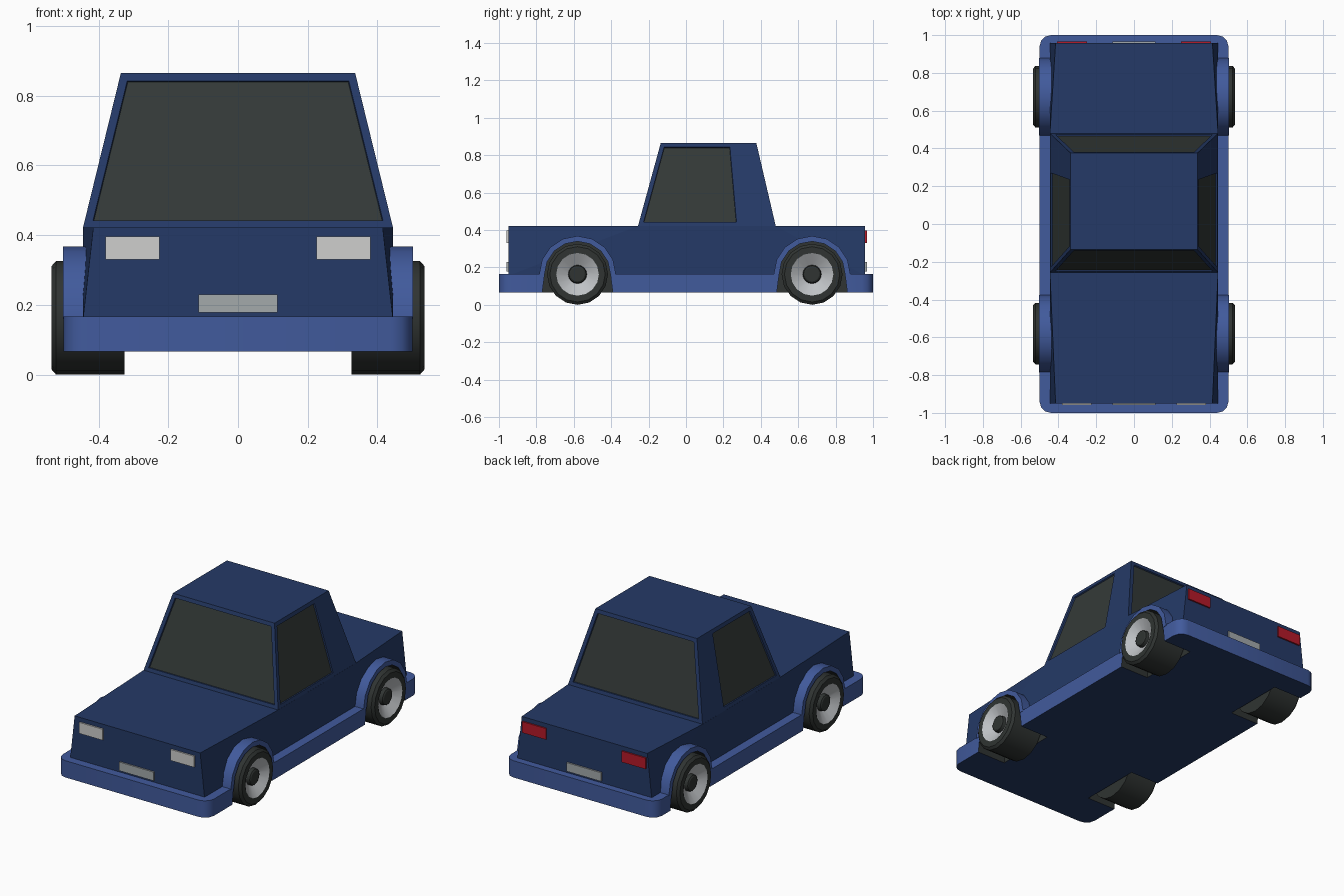
import bpy, bmesh, math
from mathutils import Vector

if "Cube" in bpy.data.objects:
    bpy.data.objects.remove(bpy.data.objects["Cube"])

# Materials (same slot order on every part)
COLOURS = [
    ("navy_paint", (0.018, 0.042, 0.135)),
    ("blue_trim", (0.053, 0.103, 0.335)),
    ("dark_glass", (0.034, 0.042, 0.039)),
    ("black_rubber", (0.029, 0.034, 0.032)),
    ("silver_rim", (0.52, 0.54, 0.56)),
    ("headlight_white", (0.62, 0.62, 0.61)),
    ("plate_grey", (0.37, 0.40, 0.41)),
    ("tail_red", (0.47, 0.010, 0.022)),
]
NAVY, BLUE, GLASS, RUBBER, RIM, WHITE, GREY, RED = range(8)
MATS = []
for name, c in COLOURS:
    m = bpy.data.materials.new(name)
    m.diffuse_color = (*c, 1)
    m.use_nodes = True
    m.node_tree.nodes["Principled BSDF"].inputs["Base Color"].default_value = m.diffuse_color
    MATS.append(m)


def loft(bm, rings, mats):
    """Skin equal-length rings and cap both ends; mats = one index or one per band (caps included)."""
    if isinstance(mats, int):
        mats = [mats] * (len(rings) + 1)
    vs = [[bm.verts.new(p) for p in r] for r in rings]
    n = len(rings[0])
    bm.faces.new(vs[0]).material_index = mats[0]
    for k in range(len(vs) - 1):
        for i in range(n):
            j = (i + 1) % n
            f = bm.faces.new((vs[k][i], vs[k][j], vs[k + 1][j], vs[k + 1][i]))
            f.material_index = mats[k + 1]
    bm.faces.new(vs[-1]).material_index = mats[-1]
    bmesh.ops.recalc_face_normals(bm, faces=bm.faces[:])


def finish(name, bm):
    me = bpy.data.meshes.new(name)
    bm.to_mesh(me)
    bm.free()
    for m in MATS:
        me.materials.append(m)
    ob = bpy.data.objects.new(name, me)
    bpy.context.collection.objects.link(ob)
    return ob


def smooth(ob, deg):
    bpy.ops.object.select_all(action='DESELECT')
    ob.select_set(True)
    bpy.context.view_layer.objects.active = ob
    bpy.ops.object.shade_smooth_by_angle(angle=math.radians(deg))


def cut(ob, cutter):
    mod = ob.modifiers.new("wells", 'BOOLEAN')
    mod.operation = 'DIFFERENCE'
    mod.solver = 'EXACT'
    mod.object = cutter
    dg = bpy.context.evaluated_depsgraph_get()
    me = bpy.data.meshes.new_from_object(ob.evaluated_get(dg))
    ob.modifiers.clear()
    ob.data = me


def box(name, x0, x1, y0, y1, z0, z1, mat):
    bm = bmesh.new()
    loft(bm, [[(x0, y0, z), (x1, y0, z), (x1, y1, z), (x0, y1, z)] for z in (z0, z1)], mat)
    return finish(name, bm)


AXLES = {"front": -0.58, "rear": 0.674}
SIDES = {"left": -1, "right": 1}
HUB_Z = 0.163


def arc(yc, r, foot):
    """Half 16-gon over the axle with two feet; foot = (half width, z)."""
    pts = [(yc + r * math.cos(math.pi * i / 8), HUB_Z + r * math.sin(math.pi * i / 8))
           for i in range(9)]
    return pts + [(yc - foot[0], foot[1]), (yc + foot[0], foot[1])]


# Wheel well cutter (dark lining comes from its material)
bm = bmesh.new()
for yc in AXLES.values():
    for s in SIDES.values():
        prof = arc(yc, 0.176, (0.192, 0.04))
        loft(bm, [[(s * x, y, z) for y, z in prof] for x in (0.31, 0.6)], RUBBER)
cutter = finish("well_cutter", bm)
cutter.hide_render = True

# Lower skirt with rounded corners, navy underneath
bm = bmesh.new()
R = 0.06
outline = []
for q, (cx, cy) in enumerate([(0.5 - R, 1 - R), (R - 0.5, 1 - R), (R - 0.5, R - 1), (0.5 - R, R - 1)]):
    for i in range(4):
        a = math.pi / 2 * (q + i / 3)
        outline.append((cx + R * math.cos(a), cy + R * math.sin(a)))
loft(bm, [[(x, y, z) for x, y in outline] for z in (0.066, 0.166)], [NAVY, BLUE, BLUE])
skirt = finish("skirt", bm)
cut(skirt, cutter)
smooth(skirt, 35)

# Main body, top edge narrowing to both ends
bm = bmesh.new()
rings = []
for y, w in ((-0.95, 0.415), (-0.255, 0.445), (0.48, 0.445), (0.958, 0.415)):
    rings.append([(-0.445, y, 0.155), (0.445, y, 0.155), (w, y, 0.422), (-w, y, 0.422)])
loft(bm, rings, NAVY)
bmesh.ops.triangulate(bm, faces=bm.faces[:])
body = finish("body", bm)
cut(body, cutter)

# Cabin with recessed windows on four sides
bm = bmesh.new()
rings = []
for z, w, y0, y1 in ((0.42, 0.445, -0.257, 0.48), (0.865, 0.336, -0.135, 0.376)):
    rings.append([(-w, y0, z), (w, y0, z), (w, y1, z), (-w, y1, z)])
loft(bm, rings, NAVY)
panes = [f for f in bm.faces if abs(f.normal.z) < 0.7]
bmesh.ops.inset_individual(bm, faces=panes, thickness=0.023, use_even_offset=True)
for f in panes:
    if abs(f.normal.x) > 0.5:
        for v in f.verts:
            if v.co.y > 0.1:
                v.co.y = 0.27 if v.co.z < 0.6 else 0.235
bmesh.ops.inset_individual(bm, faces=panes, thickness=0.002, depth=-0.008, use_even_offset=True)
for f in panes:
    f.material_index = GLASS
finish("cabin", bm)

# Wheel arches and wheels
for end, yc in AXLES.items():
    for side, s in SIDES.items():
        bm = bmesh.new()
        prof = arc(yc, 0.205, (0.205, 0.16))
        loft(bm, [[(s * x, y, z) for y, z in prof] for x in (0.42, 0.502)], BLUE)
        arch = finish(f"{end}_{side}_arch", bm)
        cut(arch, cutter)
        smooth(arch, 30)

        bm = bmesh.new()
        steps = [(0.325, 0.163), (0.522, 0.163), (0.535, 0.148), (0.535, 0.114),
                 (0.495, 0.05), (0.515, 0.046), (0.52, 0.038)]
        rings = [[(s * x, yc + r * math.cos(math.pi * i / 8), HUB_Z + r * math.sin(math.pi * i / 8))
                  for i in range(16)] for x, r in steps]
        loft(bm, rings, [RUBBER, RUBBER, RUBBER, RUBBER, RIM, RUBBER, RUBBER, RUBBER])
        smooth(finish(f"{end}_{side}_wheel", bm), 30)

# Lamps and blank plates
for side, s in SIDES.items():
    x0, x1 = sorted((s * 0.225, s * 0.38))
    box(f"{side}_headlight", x0, x1, -0.959, -0.9495, 0.33, 0.396, WHITE)
    x0, x1 = sorted((s * 0.25, s * 0.408))
    box(f"{side}_taillight", x0, x1, 0.9575, 0.967, 0.33, 0.396, RED)
box("front_plate", -0.114, 0.114, -0.959, -0.9495, 0.178, 0.23, GREY)
box("rear_plate", -0.114, 0.114, 0.9575, 0.967, 0.178, 0.23, GREY)

bpy.data.objects.remove(cutter)
